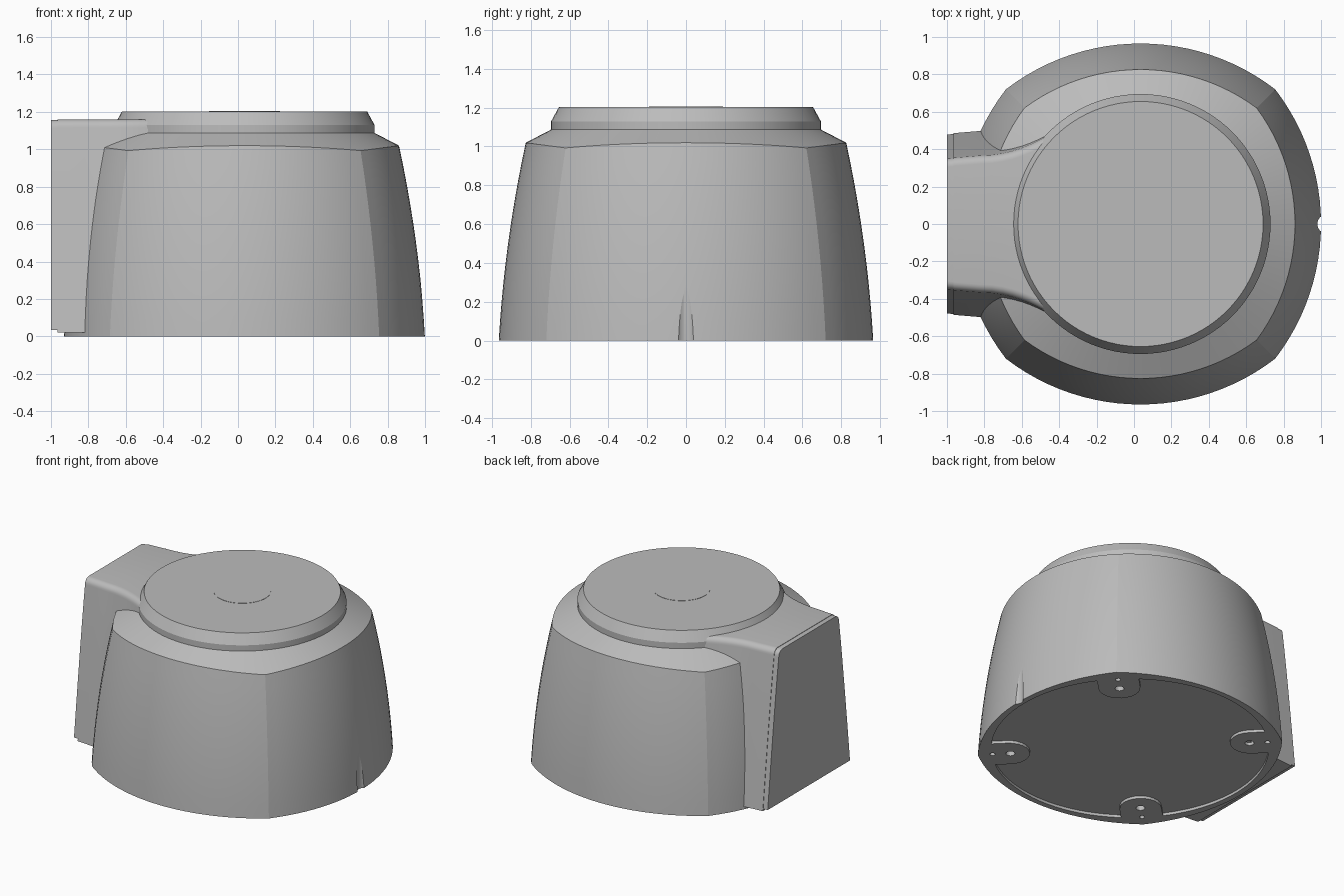
import bpy, bmesh, math
from mathutils import Vector

cube = bpy.data.objects.get("Cube")
if cube:
    bpy.data.objects.remove(cube, do_unlink=True)

CX = 0.035          # centre of the round housing
ARC = 1.223         # radius of each bowed side, relative to half width

grey = bpy.data.materials.new("plain_grey")
grey.use_nodes = True
grey.diffuse_color = (0.5, 0.5, 0.5, 1)
grey.node_tree.nodes["Principled BSDF"].inputs["Base Color"].default_value = (0.5, 0.5, 0.5, 1)


def loft(name, rings):
    """Skin a list of equal-length closed rings and cap both ends."""
    bm = bmesh.new()
    rows = [[bm.verts.new(p) for p in ring] for ring in rings]
    n = len(rows[0])
    for a, b in zip(rows, rows[1:]):
        for i in range(n):
            j = (i + 1) % n
            bm.faces.new((a[i], a[j], b[j], b[i]))
    bm.faces.new(rows[0][::-1])
    bm.faces.new(rows[-1])
    bmesh.ops.recalc_face_normals(bm, faces=bm.faces)
    mesh = bpy.data.meshes.new(name)
    bm.to_mesh(mesh)
    bm.free()
    obj = bpy.data.objects.new(name, mesh)
    bpy.context.collection.objects.link(obj)
    mesh.materials.append(grey)
    return obj


def circle(r, z, x=CX, y=0.0, n=96):
    return [(x + r * math.cos(math.tau * i / n), y + r * math.sin(math.tau * i / n), z)
            for i in range(n)]


def cylinder(name, r, z0, z1, x=CX, y=0.0, n=32):
    return loft(name, [circle(r, z0, x, y, n), circle(r, z1, x, y, n)])


def cut(obj, cutter, operation='DIFFERENCE'):
    """Apply a boolean and throw the cutter away."""
    mod = obj.modifiers.new("cut", 'BOOLEAN')
    mod.operation, mod.object, mod.solver = operation, cutter, 'EXACT'
    bpy.context.view_layer.objects.active = obj
    bpy.ops.object.modifier_apply(modifier=mod.name)
    bpy.data.objects.remove(cutter, do_unlink=True)


def smooth(obj, degrees):
    bpy.ops.object.select_all(action='DESELECT')
    obj.select_set(True)
    bpy.context.view_layer.objects.active = obj
    bpy.ops.object.shade_smooth_by_angle(angle=math.radians(degrees))


# Housing: four bowed sides that lean inward, with a conical shoulder
def half_width(z):
    return 0.965 - 0.057 * z - 0.078 * z * z


def plan(angle):
    phi = (angle + math.pi / 4) % (math.pi / 2) - math.pi / 4
    d = 1 - ARC
    return d * math.cos(phi) + math.sqrt(ARC ** 2 - (d * math.sin(phi)) ** 2)


def shoulder_z(angle):
    z = 1.0
    for _ in range(8):
        z = 1.09 - 0.52 * (half_width(z) * plan(angle) - 0.69)
    return z


def wall_ring(t):
    ring = []
    for i in range(96):
        a = math.tau * i / 96
        z = t * shoulder_z(a)
        r = half_width(z) * plan(a)
        ring.append((CX + r * math.cos(a), r * math.sin(a), z))
    return ring


housing = loft("housing", [wall_ring(k / 10) for k in range(11)] + [circle(0.69, 1.09)])

# Shallow recess underneath, leaving a screw tab at each corner
recess = cylinder("recess_cutter", 0.925, -0.05, 0.02, n=96)
for k in range(4):
    a = math.pi / 4 + k * math.pi / 2
    out = Vector((math.cos(a), math.sin(a), 0))
    side = Vector((-out.y, out.x, 0))
    outline = [out * 1.1 - side * 0.14, out * 1.1 + side * 0.14]
    for s in range(13):
        b = math.pi * s / 12
        outline.append(out * (0.81 - 0.14 * math.sin(b)) + side * 0.14 * math.cos(b))
    ring = [[(p.x + CX, p.y, z) for p in outline] for z in (-0.1, 0.1)]
    cut(recess, loft("tab_cutter", ring))
cut(housing, recess)
for k in range(4):
    a = math.pi / 4 + k * math.pi / 2
    for dist, r in ((0.8, 0.03), (0.92, 0.018)):
        cut(housing, cylinder("hole_cutter", r, -0.05, 0.05,
                              CX + dist * math.cos(a), dist * math.sin(a), 20))

# Drain groove on the right wall
cut(housing, cylinder("groove_cutter", 0.05, -0.1, 0.4, 1.03))
smooth(housing, 10)

# Lid with a chamfered rim and a thin centre disc
lid = loft("lid", [circle(0.695, 1.085), circle(0.695, 1.13), circle(0.655, 1.203)])
smooth(lid, 15)
disc = cylinder("centre_disc", 0.19, 1.2, 1.205, n=64)
smooth(disc, 30)


# Side bracket: tapered section that flares where it meets the housing
def bracket_ring(x, bottom, inset=0.0):
    top, r = 1.16 - inset, 0.045
    near = max(0.0, x + 0.82) / 0.3
    flare = 0.075 * near ** 2 + 0.015 * min(1, (x + 1) / 0.18)

    def width(z):
        return 0.345 + 0.14 * (1 - z / 1.16) ** 0.9 + flare - inset

    half = []
    for k in range(9):
        z = bottom + (top - r - bottom) * k / 8
        half.append((width(z), z))
    w = half[-1][0]
    for k in range(1, 7):
        a = math.pi / 2 * k / 6
        half.append((w - r + r * math.cos(a), top - r + r * math.sin(a)))
    return [(x, y, z) for y, z in half] + [(x, -y, z) for y, z in reversed(half)]


xs = [-0.965, -0.9, -0.82, -0.76, -0.7, -0.65, -0.6, -0.56, -0.52, -0.48]
bracket = loft("side_bracket", [bracket_ring(x, 0.02) for x in xs])
smooth(bracket, 25)
plate = loft("bracket_end_plate",
             [bracket_ring(-1.0, 0.035, 0.003), bracket_ring(-0.965, 0.035, 0.003)])
smooth(plate, 25)
